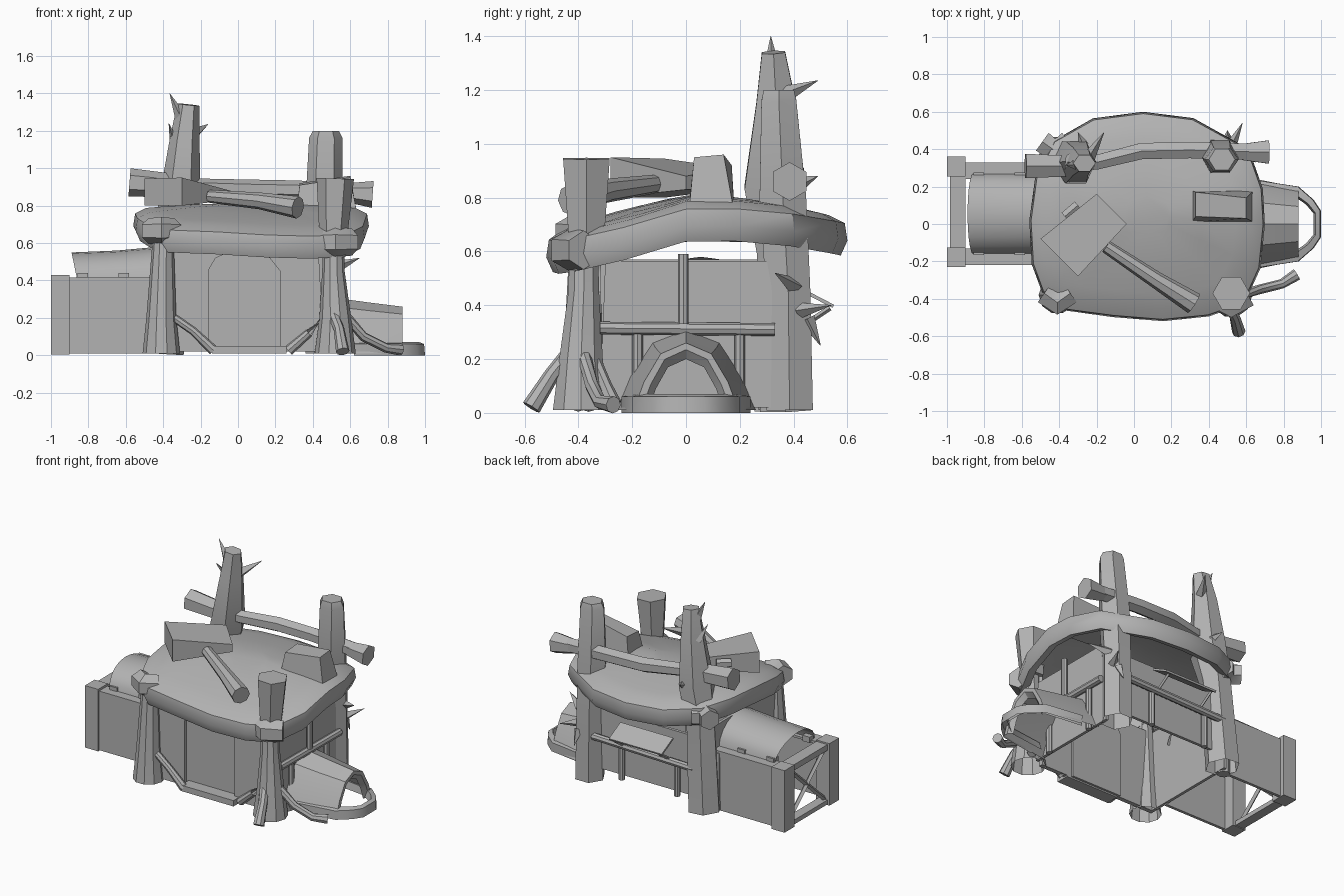
import bpy, bmesh, math
from mathutils import Vector, Matrix

cube = bpy.data.objects.get("Cube")
if cube:
    bpy.data.objects.remove(cube, do_unlink=True)

grey = bpy.data.materials.new("plain grey")
grey.use_nodes = True
grey.diffuse_color = (0.45, 0.45, 0.45, 1)
grey.node_tree.nodes["Principled BSDF"].inputs["Base Color"].default_value = (0.45, 0.45, 0.45, 1)


def finish(name, bm, angle=35):
    bmesh.ops.recalc_face_normals(bm, faces=bm.faces)
    me = bpy.data.meshes.new(name)
    bm.to_mesh(me)
    bm.free()
    me.materials.append(grey)
    ob = bpy.data.objects.new(name, me)
    bpy.context.collection.objects.link(ob)
    bpy.ops.object.select_all(action='DESELECT')
    ob.select_set(True)
    bpy.context.view_layer.objects.active = ob
    bpy.ops.object.shade_smooth_by_angle(angle=math.radians(angle))
    return ob


def loft(name, rings, closed=True, start_cap=True, end_cap=True, angle=35):
    bm = bmesh.new()
    rows = [[bm.verts.new(p) for p in r] for r in rings]
    n = len(rows[0])
    for a, b in zip(rows, rows[1:]):
        for i in range(n if closed else n - 1):
            j = (i + 1) % n
            bm.faces.new((a[i], a[j], b[j], b[i]))
    if start_cap:
        bm.faces.new(rows[0])
    if end_cap:
        bm.faces.new(rows[-1])
    return finish(name, bm, angle)


def tube(name, pts, radii, sides=6, start_cap=True, angle=35):
    pts = [Vector(p) for p in pts]
    rings = []
    for i, p in enumerate(pts):
        t = (pts[min(i + 1, len(pts) - 1)] - pts[max(i - 1, 0)]).normalized()
        ref = Vector((1, 0, 0)) if abs(t.z) > 0.7 else Vector((0, 0, 1))
        u = (ref - t * ref.dot(t)).normalized()
        v = t.cross(u)
        r = radii[i] if isinstance(radii, (list, tuple)) else radii
        ru, rv = r if isinstance(r, tuple) else (r, r)
        angs = [math.tau * k / sides for k in range(sides)]
        rings.append([p + u * ru * math.cos(a) + v * rv * math.sin(a) for a in angs])
    return loft(name, rings, start_cap=start_cap, angle=angle)


def box(name, lo, hi):
    bm = bmesh.new()
    lo, hi = Vector(lo), Vector(hi)
    bmesh.ops.create_cube(bm, size=1, matrix=Matrix.Translation((lo + hi) / 2)
                          @ Matrix.Diagonal((*(hi - lo), 1)))
    return finish(name, bm)


def prism(name, outline, offset):
    off = Vector(offset)
    return loft(name, [outline, [Vector(p) + off for p in outline]])


# Four corner posts, open at the foot
tube("front_right_post", [(.52, -.39, .01), (.52, -.39, .2), (.51, -.38, .45), (.51, -.38, .66)],
     [.11, .085, .06, .055], 10, start_cap=False)
tube("front_right_post_top", [(.51, -.37, .64), (.52, -.37, .945)], [.075, .1], 6)
tube("front_left_post", [(-.41, -.38, .01), (-.41, -.38, .2), (-.4, -.38, .64)],
     [.1, .08, .055], 10, start_cap=False)
tube("back_right_post", [(.46, .385, .01), (.46, .38, .45), (.46, .36, .8), (.47, .345, 1.16), (.47, .345, 1.2)],
     [.1, .095, .1, (.09, .075), (.07, .065)], 6, start_cap=False)
tube("back_left_post", [(-.4, .37, .01), (-.36, .35, .6), (-.31, .33, .84), (-.285, .335, 1.15), (-.265, .325, 1.34)],
     [.11, .1, (.11, .13), (.08, .085), (.06, .05)], 6, start_cap=False)
tube("crate_side_post", [(-.46, .31, .01), (-.46, .31, .4)], [.04, .035], 8)

# Thorns
for a, b, r in [((-.3, .32, 1.26), (-.365, .315, 1.4), .035), ((-.24, .36, 1.18), (-.16, .49, 1.235), .035),
                ((-.34, .36, 1.14), (-.37, .29, 1.24), .025), ((-.27, .42, .85), (-.3, .49, .88), .03),
                ((.52, .4, .47), (.65, .33, .52), .035), ((.52, .42, .38), (.58, .54, .4), .03),
                ((.5, .45, .35), (.5, .5, .25), .03)]:
    tube("thorn", [a, b], [r, .001], 4)

# Roof: draped rim that flows into a stretched cover
outline = [(-.52, .02), (-.51, -.2), (-.46, -.34), (-.36, -.43), (-.1, -.46), (.15, -.48), (.38, -.46),
           (.56, -.4), (.64, -.22), (.66, .0), (.65, .18), (.58, .38), (.3, .53), (.05, .56),
           (-.2, .53), (-.4, .42), (-.49, .24)]


def rim_height(x, y):
    z = .715 - (.32 if y < .1 else .26) * (y - .1) ** 2
    return z - (.06 * max(x, 0) if y < 0 else 0)


rings = []
for du, dz in ((-.035, -.06), (.015, -.075), (.04, -.02), (.03, .045), (-.03, .075)):
    ring = []
    for x, y in outline:
        out = Vector((x - .07, y - .05, 0)).normalized()
        ring.append(Vector((x, y, rim_height(x, y) + dz)) + out * du)
    rings.append(ring)
for f, lift in ((.8, .085), (.5, .1), (.2, .11)):
    rings.append([(.07 + (x - .07) * f, .05 + (y - .05) * f,
                   rim_height(x, y) * f + .7 * (1 - f) + lift) for x, y in outline])
loft("roof_cover", rings, start_cap=False, angle=40)

# Lashings where posts meet the rim
for x, y, z, s, r in ((.52, -.41, .605, .09, .08), (-.41, -.4, .665, .07, .075), (-.42, .41, .67, .07, .075)):
    tube("rim_lashing", [(x - s, y + .03, z), (x, y - .02, z), (x + s, y + .03, z)], [r * .9, r, r * .9], 6)

# Roof beam along the back
tube("back_beam", [(-.4, .315, .91), (-.2, .33, .9), (.04, .39, .89), (.3, .395, .885), (.66, .385, .87)],
     [.045, .045, .05, .05, .05], 6)
tube("back_beam_left_end", [(-.58, .31, .925), (-.26, .31, .9)], [.075, .06], 6)
tube("back_beam_right_end", [(.58, .385, .87), (.72, .385, .86)], [.05, .072], 6)

# Loose debris on the roof
loft("roof_wedge", [[(-.5, -.08, .8), (-.3, -.28, .8), (-.04, 0, .83), (-.2, .16, .83)],
                    [(-.5, -.08, .945), (-.3, -.28, .95), (-.04, 0, .88), (-.2, .16, .91)]])
tube("wedge_peg", [(-.37, .04, .88), (-.3, .1, .88)], .03, 6)
tube("roof_log", [(-.15, -.12, .85), (.12, -.3, .825), (.32, -.425, .79)], [.035, .045, .06], 8)
loft("roof_block", [[(.31, .01, .76), (.64, .01, .74), (.64, .18, .74), (.31, .18, .76)],
                    [(.33, .04, .91), (.6, .03, .95), (.6, .14, .96), (.33, .17, .92)]])

# Front wall with arched doorway
door = [(-.155, .02), (-.155, .46), (-.12, .52), (-.05, .55), (.1, .55), (.17, .52), (.225, .45), (.225, .02)]
wall = [(-.42, .02)] + door + [(.46, .02), (.43, .57), (-.42, .57)]
prism("front_wall", [(x, -.36, z) for x, z in wall], (0, .03, 0))
prism("door", [(x, -.335, z) for x, z in door], (0, .02, 0))
box("door_sill", (-.14, -.42, .01), (.26, -.33, .05))

# Right side wall, rail and prop
prism("right_wall", [(.5, -.32, .02), (.5, .35, .02), (.5, .35, .3), (.5, .3, .565), (.5, -.3, .565)], (.02, 0, 0))
tube("right_rail", [(.54, -.32, .315), (.54, .33, .31)], .024, 8)
tube("right_prop", [(.55, -.01, .33), (.55, -.01, .59)], .02, 8)
for y in (-.18, .2):
    tube("right_stud", [(.53, y, .01), (.53, y, .3)], .02, 8)

# Back wall with awning and rail
box("back_wall", (-.4, .37, .09), (.45, .39, .5))
tube("back_rail", [(-.36, .43, .3), (.42, .43, .32)], .024, 8)
for x in (-.22, .2):
    tube("back_stud", [(x, .41, .07), (x, .41, .31)], .02, 8)
prism("awning", [(-.2, .42, .455), (.2, .42, .455), (.2, .545, .39), (-.2, .545, .39)], (0, .005, .012))
for x in (-.17, .17):
    tube("awning_prop", [(x, .43, .32), (x, .535, .39)], .01, 4)
box("left_wall", (-.44, -.36, .02), (-.42, .36, .57))

# Roots splayed from the posts
for pts, r in [([(.47, -.4, .22), (.38, -.37, .12), (.27, -.36, .025)], .028),
               ([(.5, -.42, .24), (.54, -.5, .14), (.56, -.575, .02)], .036),
               ([(.57, -.38, .22), (.67, -.35, .1), (.79, -.32, .04), (.87, -.27, .03)], .032),
               ([(.54, -.36, .24), (.57, -.3, .1), (.59, -.27, .03)], .032),
               ([(-.34, -.39, .2), (-.24, -.4, .13), (-.13, -.4, .025)], .028)]:
    tube("root", pts, [r * .8] * (len(pts) - 1) + [r], 8)

# Side tunnel with framed mouth and low curb
arch = [(-1, 0), (-.8, .42), (-.48, .84), (0, 1), (.48, .84), (.8, .42), (1, 0)]
loft("tunnel", [[(x, y * w, .01 + z * h) for y, z in arch] for x, w, h in
                ((.5, .26, .3), (.68, .235, .275), (.88, .195, .25), (.88, .165, .225), (.85, .14, .19))],
     closed=False, start_cap=False, end_cap=False, angle=30)
curb = [(.62, -.24), (.88, -.2), (.96, -.13), (1, -.07), (1, .07), (.96, .13), (.88, .2), (.62, .24)]
loft("tunnel_curb", [[(x, y, 0) for x, y in curb], [(x - .005, y, .06) for x, y in curb],
                     [(x - .03, y * .84, .07) for x, y in curb], [(x - .04, y * .8, .02) for x, y in curb]],
     closed=False, start_cap=False, end_cap=False)

# Crate shed with corner posts, cross braces and vaulted cover
for y in (-.22, .31):
    box("crate_side", (-.95, y, .01), (-.43, y + .02, .415))
for y in (-.23, .255):
    box("crate_corner_post", (-1, y, .005), (-.9, y + .105, .43))
box("crate_top_rail", (-.985, -.13, .38), (-.9, .26, .42))
box("crate_bottom_rail", (-.985, -.13, .01), (-.92, .26, .04))
for y0, y1 in ((-.13, .26), (.26, -.13)):
    tube("crate_brace", [(-.96, y0, .04), (-.96, y1, .39)], .015, 4)
for y0, y1 in ((-.22, -.13), (.24, .33)):
    box("crate_ledge", (-.92, y0, .4), (-.43, y1, .415))
vault = [(math.cos(math.pi * k / 10), math.sin(math.pi * k / 10)) for k in range(11)]
loft("vault_cover", [[(x + .03 * (1 - s), .055 + .215 * c, .405 + h * s) for c, s in vault]
                     for x, h in ((-.89, .145), (-.65, .155), (-.43, .175))],
     closed=False, start_cap=False, end_cap=False)
for x in (-.83, -.61):
    for y in (-.14, .25):
        box("cover_clip", (x - .028, y - .025, .4), (x + .028, y + .025, .44))
